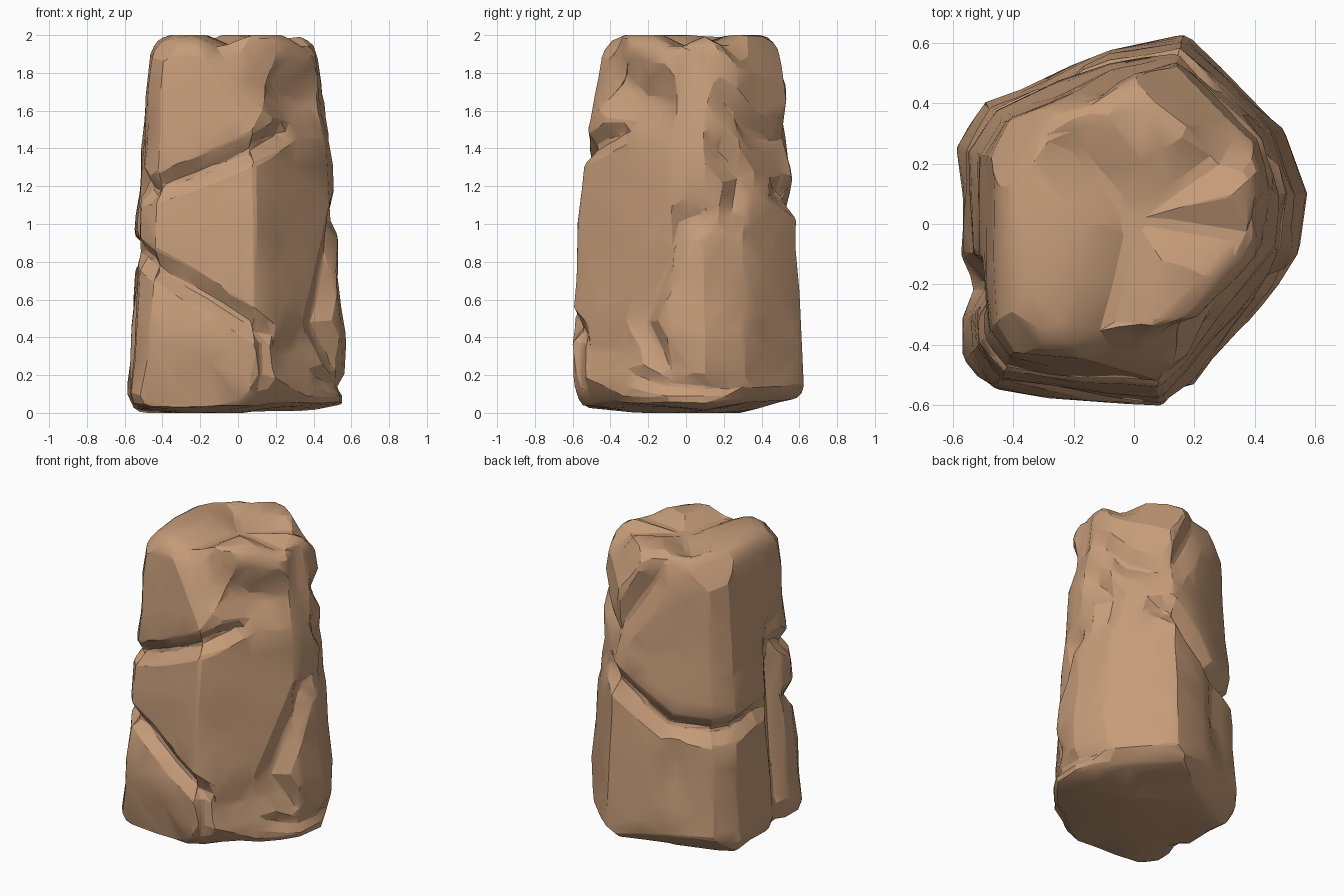
import bpy, bmesh, math
from mathutils import Vector, noise

cube = bpy.data.objects.get("Cube")
if cube:
    bpy.data.objects.remove(cube)

HEIGHT = 2
# Corners of the pillar at its foot, anticlockwise
FOOT = [(-.56, -.44), (-.48, -.56), (.1, -.63), (.2, -.54), (.55, -.1), (.58, .1),
        (.5, .32), (.17, .63), (-.08, .58), (-.49, .4), (-.58, .25), (-.57, -.1)]
CROWN_SCALE = .78
CROWN_SHIFT = Vector((-.01, .02))


def direction(bearing, pitch=0):
    """Unit vector from a bearing round the pillar and an upward pitch."""
    a, b = math.radians(bearing), math.radians(pitch)
    return Vector((math.cos(a) * math.cos(b), math.sin(a) * math.cos(b), math.sin(b)))


def wall(bearing, z):
    """Point on the tapering wall at a bearing and a height."""
    t = (z / HEIGHT) ** 1.35
    corners = [Vector(c) for c in FOOT]
    corners = [c.lerp(c * CROWN_SCALE + CROWN_SHIFT, t) for c in corners]
    ray = direction(bearing)
    reach = []
    for p, q in zip(corners, corners[1:] + corners[:1]):
        normal = Vector((q.y - p.y, p.x - q.x))
        facing = normal.dot(ray.xy)
        if facing > 0:
            reach.append(normal.dot(p) / facing)
    return ray * min(reach) + Vector((0, 0, z))


def loft(profile, sides=220):
    """Closed solid from pairs of height and inset scale."""
    bm = bmesh.new()
    rings = []
    for z, scale in profile:
        ring = []
        for i in range(sides):
            p = wall(i * 360 / sides, z)
            ring.append(bm.verts.new((p.x * scale, p.y * scale, z)))
        rings.append(ring)
    for low, high in zip(rings, rings[1:]):
        for i in range(sides):
            j = (i + 1) % sides
            bm.faces.new((low[i], low[j], high[j], high[i]))
    bm.faces.new(rings[0][::-1])
    bm.faces.new(rings[-1])
    return bm


def chisel(bm, point, normal):
    """Press everything beyond a plane flat onto it."""
    for v in bm.verts:
        v.co -= normal * max(0, (v.co - point).dot(normal))


def crack(width, depth, *path):
    """Crack along the wall through bearing, height pairs, fading at its ends."""
    points = []
    for (a, low), (b, high) in zip(path, path[1:]):
        points += [wall(a + (b - a) * k / 4, low + (high - low) * k / 4) for k in range(4)]
    points.append(wall(*path[-1]))
    last = len(points) - 1
    return [(width, depth * min(1, (min(i, last - 1 - i) + 1.5) / 3), p, q)
            for i, (p, q) in enumerate(zip(points, points[1:]))]


def valley(bearing, length):
    """Dip running out from the middle of the crown."""
    middle = Vector((0, .02, HEIGHT))
    return [(.14, .06, middle, middle + direction(bearing) * length)]


def carve_depth(co, segments):
    depth = 0
    for width, deepest, a, b in segments:
        d = b - a
        k = max(0, min(1, (co - a).dot(d) / d.length_squared))
        near = 1 - (co - a - d * k).length / width
        depth = max(depth, deepest * min(1, near * 1.15))
    return depth


# Pillar with rounded foot and crown
profile = [(0, k / 11) for k in range(1, 11)]
profile += [(.02, .94), (.045, .97), (.08, .99)]
profile += [(.1 + 1.78 * k / 110, 1) for k in range(111)]
profile += [(1.91, .99), (1.94, .965), (1.965, .93), (1.985, .87)]
profile += [(HEIGHT, k / 14) for k in range(11, 0, -1)]
bm = loft(profile)

# Chipped corners and edges: bearing, height, pitch, bite
for bearing, z, pitch, bite in [
        (263, .3, -8, .01), (288, 1.75, 20, .03), (227, 1.92, 38, .04),
        (55, 1.85, 30, .03), (144, 1.85, 30, .03), (305, .1, -35, .02),
        (114, .12, -45, .02), (50, .12, -50, .02),
        (320, .06, -82, 0), (60, .08, -80, 0), (215, .04, -84, 0)]:
    normal = direction(bearing, pitch)
    chisel(bm, wall(bearing, z) - direction(bearing) * bite, normal)

# Front cracks
cuts = crack(.08, .07, (200, 1.3), (222, 1.17), (278, 1.4), (314, 1.52))
cuts += crack(.08, .065, (214, .86), (226, .8), (280, .45), (286, .4))
# Foot dents
cuts += crack(.07, .05, (284, .45), (284, .03))
cuts += crack(.14, .035, (284, .32), (325, .34))
cuts += crack(.07, .04, (325, .2), (352, .15), (391, .12))
# Raised slab on the left flank
cuts += crack(.11, .06, (370, 1.06), (357, 1), (330, .48), (352, .2))
cuts += crack(.1, .06, (378, 1.42), (394, 1.25), (389, 1.05))
# Hollows below the crown
cuts += crack(.2, .085, (294, 1.8), (318, 1.66), (350, 1.64))
cuts += crack(.15, .06, (365, 2.0), (363, 1.6))
cuts += crack(.1, .055, (381, 1.68), (405, 1.5), (436, 1.42))
# Back cracks and the upright split on the right flank
cuts += crack(.09, .08, (65, 1.18), (73, 1.15), (112, .87), (147, .84), (186, .87))
cuts += crack(.09, .03, (117, .85), (117, .4))
cuts += crack(.11, .055, (112, 1.98), (90, 1.66), (70, 1.38))
cuts += crack(.1, .08, (200, 0), (200, .9), (202, 1.35))
# Crown valleys
for bearing, length in [(257, .42), (130, .3), (36, .38), (350, .34)]:
    cuts += valley(bearing, length)

# Carve and roughen the stone
bm.normal_update()
for v in bm.verts:
    rough = .018 * noise.noise(v.co * 3.5)
    v.co -= v.normal * (carve_depth(v.co, cuts) + rough)
for k in range(2):
    bmesh.ops.smooth_vert(bm, verts=bm.verts, factor=.5,
                          use_axis_x=True, use_axis_y=True, use_axis_z=True)

# Flat seat on the ground and level crown tips
up = Vector((0, 0, 1))
chisel(bm, Vector(), -up)
chisel(bm, up * HEIGHT, up)

mesh = bpy.data.meshes.new("rock_pillar")
bm.to_mesh(mesh)
bm.free()
rock = bpy.data.objects.new("rock_pillar", mesh)
bpy.context.collection.objects.link(rock)

# Stone colour
stone = bpy.data.materials.new("sandstone")
stone.use_nodes = True
colour = (.56, .33, .19, 1)
stone.diffuse_color = colour
stone.node_tree.nodes["Principled BSDF"].inputs["Base Color"].default_value = colour
mesh.materials.append(stone)

# Reduce to broad facets
facets = rock.modifiers.new("facets", "DECIMATE")
facets.ratio = .03
bpy.context.view_layer.objects.active = rock
rock.select_set(True)
bpy.ops.object.modifier_apply(modifier="facets")
bpy.ops.object.shade_smooth_by_angle(angle=math.radians(20))
